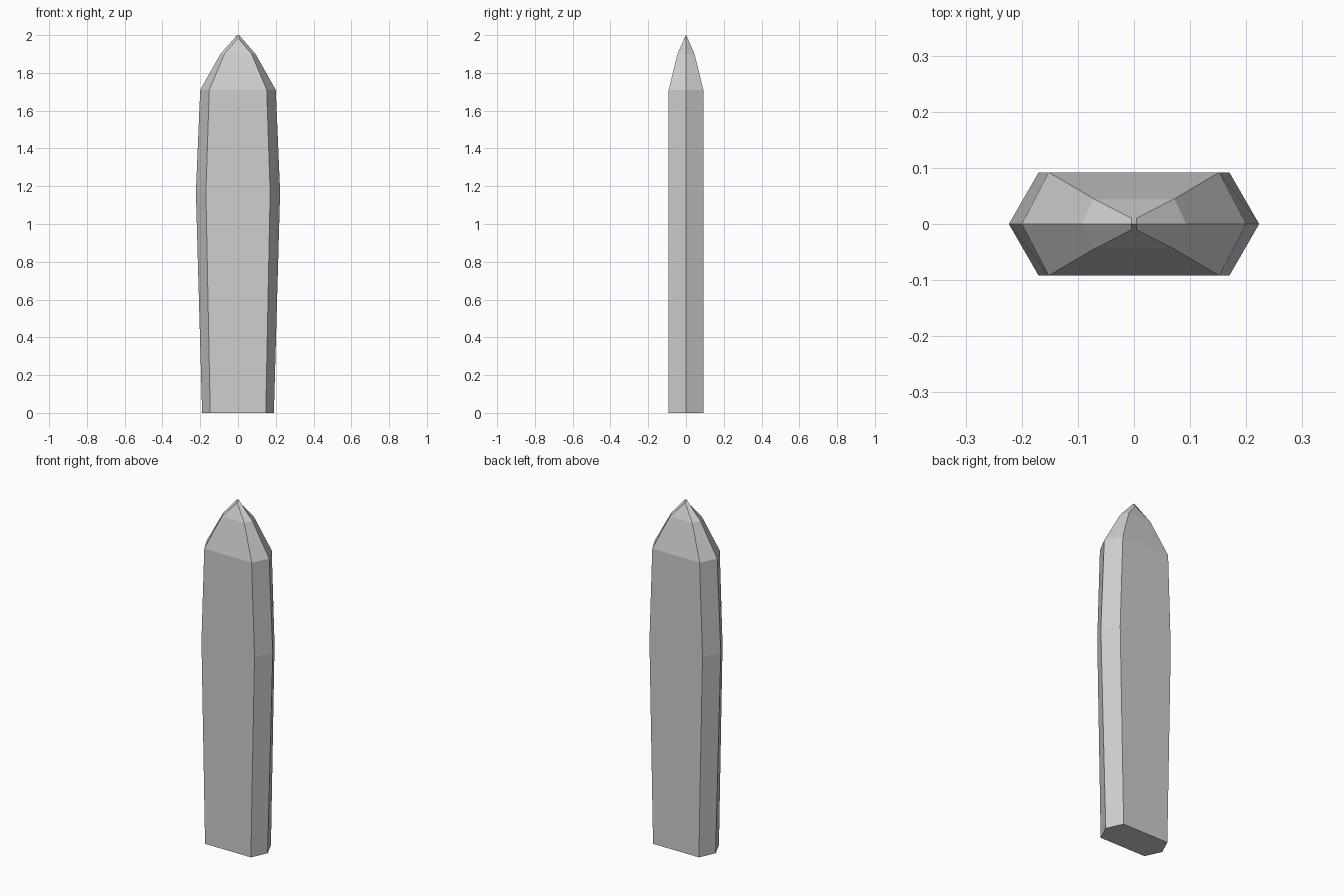
import bpy
import bmesh

if "Cube" in bpy.data.objects:
    bpy.data.objects.remove(bpy.data.objects["Cube"])

# Cross-section levels: (z of side ridge, z of broad faces,
# ridge half-width, broad-face half-width, half-depth)
LEVELS = [
    (0.00, 0.00, 0.190, 0.147, 0.092),   # base
    (1.17, 1.17, 0.223, 0.170, 0.092),   # widest point
    (1.71, 1.71, 0.200, 0.152, 0.092),   # shoulder
    (1.90, 1.90, 0.093, 0.072, 0.045),   # upper taper
    (2.00, 1.98, 0.005, 0.004, 0.010),   # tip
]

grey = bpy.data.materials.new("light grey")
grey.diffuse_color = (0.62, 0.62, 0.62, 1)
grey.use_nodes = True
grey.node_tree.nodes["Principled BSDF"].inputs["Base Color"].default_value = grey.diffuse_color

bm = bmesh.new()

# Six-sided rings
rings = []
for zr, zf, w, f, d in LEVELS:
    points = [(w, 0, zr), (f, d, zf), (-f, d, zf),
              (-w, 0, zr), (-f, -d, zf), (f, -d, zf)]
    rings.append([bm.verts.new(p) for p in points])

# Side walls
for low, high in zip(rings, rings[1:]):
    for i in range(6):
        j = (i + 1) % 6
        bm.faces.new((low[i], low[j], high[j], high[i]))

# Flat base and small roof-shaped tip
bm.faces.new(rings[0][::-1])
a, b, c, d, e, f = rings[-1]
bm.faces.new((a, b, c, d))
bm.faces.new((a, d, e, f))
bmesh.ops.recalc_face_normals(bm, faces=bm.faces)

mesh = bpy.data.meshes.new("pointed_slab")
bm.to_mesh(mesh)
bm.free()
mesh.materials.append(grey)
slab = bpy.data.objects.new("pointed_slab", mesh)
bpy.context.collection.objects.link(slab)
